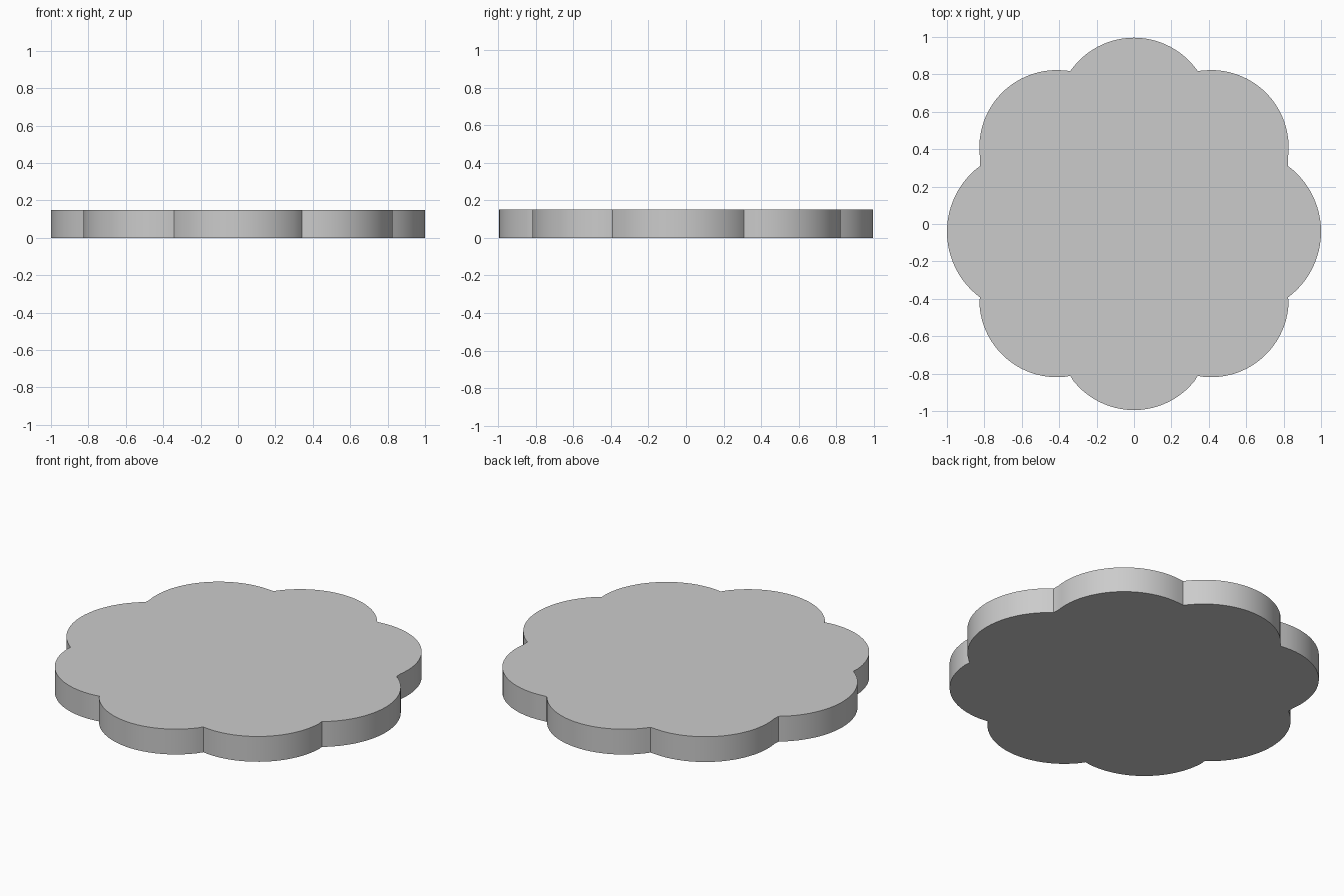
import bpy, bmesh, math

if "Cube" in bpy.data.objects:
    bpy.data.objects.remove(bpy.data.objects["Cube"])

HEIGHT, STEPS = 0.15, 24

# Right half of the outline, bottom to top: lobe centre, radius, start cusp, end cusp
R_LOW, R_MID_LO = (0.341, -0.812), (0.824, -0.392)
R_MID_HI, R_TOP = (0.824, 0.309), (0.341, 0.818)
HALF = [
    ((0.413, -0.405), 0.414, R_LOW, R_MID_LO),
    ((0.562, -0.041), 0.438, R_MID_LO, R_MID_HI),
    ((0.413, 0.409), 0.414, R_MID_HI, R_TOP),
]
TOP = ((0, 0.582), 0.414, R_TOP, (-R_TOP[0], R_TOP[1]))
BOTTOM = ((0, -0.581), 0.414, (-R_LOW[0], R_LOW[1]), R_LOW)


def flip(p):
    return (-p[0], p[1])


def lobe(c, r, p, q):
    """Counter-clockwise arc from cusp p up to (not including) cusp q."""
    a = math.atan2(p[1] - c[1], p[0] - c[0])
    b = math.atan2(q[1] - c[1], q[0] - c[0])
    sweep = (b - a) % math.tau
    pts = [p]
    for i in range(1, STEPS):
        t = a + sweep * i / STEPS
        pts.append((c[0] + r * math.cos(t), c[1] + r * math.sin(t)))
    return pts


# Full outline: right lobes, top, mirrored left lobes, bottom
left = [(flip(c), r, flip(q), flip(p)) for c, r, p, q in reversed(HALF)]
outline = [pt for l in HALF + [TOP] + left + [BOTTOM] for pt in lobe(*l)]

# Scalloped plate: extruded outline
bm = bmesh.new()
base = bm.faces.new([bm.verts.new((x, y, 0)) for x, y in outline])
ext = bmesh.ops.extrude_face_region(bm, geom=[base], use_keep_orig=True)
bmesh.ops.translate(bm, vec=(0, 0, HEIGHT),
                    verts=[g for g in ext["geom"] if isinstance(g, bmesh.types.BMVert)])
bmesh.ops.recalc_face_normals(bm, faces=bm.faces)
mesh = bpy.data.meshes.new("scalloped_plate")
bm.to_mesh(mesh)
bm.free()
plate = bpy.data.objects.new("scalloped_plate", mesh)
bpy.context.collection.objects.link(plate)
bpy.context.view_layer.objects.active = plate
plate.select_set(True)
bpy.ops.object.shade_smooth_by_angle(angle=math.radians(25))
